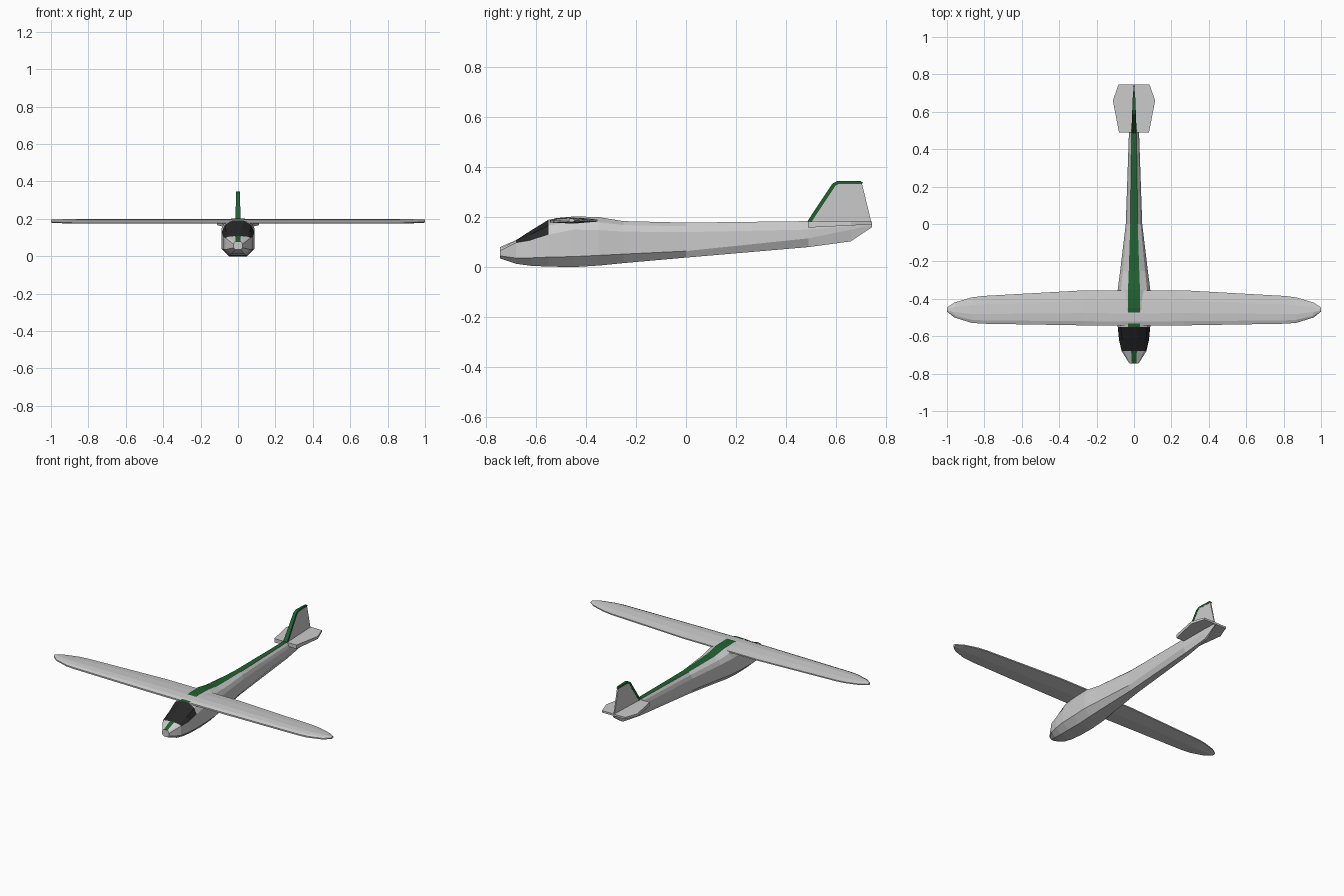
import bpy, bmesh

if "Cube" in bpy.data.objects:
    bpy.data.objects.remove(bpy.data.objects["Cube"])

def material(name, rgb):
    m = bpy.data.materials.new(name)
    m.diffuse_color = (*rgb, 1)
    m.use_nodes = True
    m.node_tree.nodes["Principled BSDF"].inputs["Base Color"].default_value = m.diffuse_color
    return m

GREY = material("grey", (0.6, 0.6, 0.6))
GREEN = material("green", (0.015, 0.12, 0.03))
DARK = material("dark_glass", (0.02, 0.02, 0.02))

def loft(name, rings, mats=(), pick=None):
    """Skin closed rings of equal size and cap both ends; pick(ring, side) gives a material slot."""
    bm = bmesh.new()
    vs = [[bm.verts.new(p) for p in r] for r in rings]
    n = len(rings[0])
    for i in range(len(vs) - 1):
        for j in range(n):
            k = (j + 1) % n
            f = bm.faces.new((vs[i][j], vs[i][k], vs[i + 1][k], vs[i + 1][j]))
            if pick:
                f.material_index = pick(i, j)
    bm.faces.new(vs[0])
    bm.faces.new(vs[-1])
    bmesh.ops.recalc_face_normals(bm, faces=bm.faces)
    me = bpy.data.meshes.new(name)
    bm.to_mesh(me)
    bm.free()
    for m in mats:
        me.materials.append(m)
    ob = bpy.data.objects.new(name, me)
    bpy.context.collection.objects.link(ob)
    return ob

# Fuselage stations: y, bottom, lower edge, shoulder, top, half width, stripe half width
stations = [
    (-0.745, .035, .045, .065, .080, .025, .013),
    (-0.68, .013, .036, .098, .108, .066, .015),
    (-0.62, .005, .037, .108, .147, .080, .020),
    (-0.55, .002, .040, .130, .190, .087, .032),
    (-0.45, .000, .042, .150, .203, .088, .032),
    (-0.35, .006, .047, .148, .200, .087, .032),
    (-0.25, .016, .052, .142, .184, .074, .028),
    (0.0, .038, .064, .140, .178, .044, .020),
    (0.49, .080, .115, .150, .184, .027, .013),
    (0.66, .103, .150, .165, .182, .014, .008),
    (0.745, .160, .168, .172, .180, .004, .002),
]

def section(y, zb, zl, zs, zt, w, ws):
    half = [(.55 * w, zb), (w, zl), (w, zs), (.8 * w, zs + .62 * (zt - zs)), (ws, zt)]
    return [(x, y, z) for x, z in half] + [(-x, y, z) for x, z in reversed(half)]

def body_paint(i, j):
    if i in (1, 2) and 2 <= j <= 6:
        return 2          # canopy glass
    return 1 if j == 4 else 0   # spine stripe

loft("fuselage", [section(*s) for s in stations], (GREY, GREEN, DARK), body_paint)

# Wing: x, leading edge y, trailing edge y, thickness factor
airfoil = [(0, -.010), (0, .000), (.12, .008), (.35, .012), (.7, .009), (1, .002), (1, -.006), (.5, -.014)]
plan = [(0, -.544, -.355, 1), (.27, -.542, -.355, 1), (.81, -.533, -.385, .95),
        (.87, -.528, -.393, .9), (.96, -.500, -.420, .8), (1.0, -.468, -.447, .6)]
span = [(-x, a, b, t) for x, a, b, t in plan[:0:-1]] + plan
loft("wing", [[(x, a + c * (b - a), .188 + t * z) for c, z in airfoil] for x, a, b, t in span])

# Tailplane
tail_outline = [(.08, .488), (.113, .66), (.083, .745)]
tail_outline += [(-x, y) for x, y in reversed(tail_outline)]
loft("tailplane", [[(x, y, .158 + (y - .488) * .05) for x, y in tail_outline],
                   [(x, y, .183) for x, y in tail_outline]])

# Fin, thinning towards the trailing edge
def slab(name, outline, extra=0, mats=()):
    def t(y):
        return .003 + .010 * (.745 - y) / .255 + extra
    loft(name, [[(s * t(y), y, z) for y, z in outline] for s in (-1, 1)], mats)

slab("fin", [(.49, .17), (.49, .183), (.59, .332), (.612, .341), (.703, .341), (.742, .18), (.742, .17)])

# Green edging along the fin's front and top
slab("fin_edging", [(.484, .18), (.586, .334), (.608, .345), (.700, .345), (.709, .337),
                    (.704, .333), (.612, .333), (.598, .325), (.502, .18)], .001, (GREEN,))
